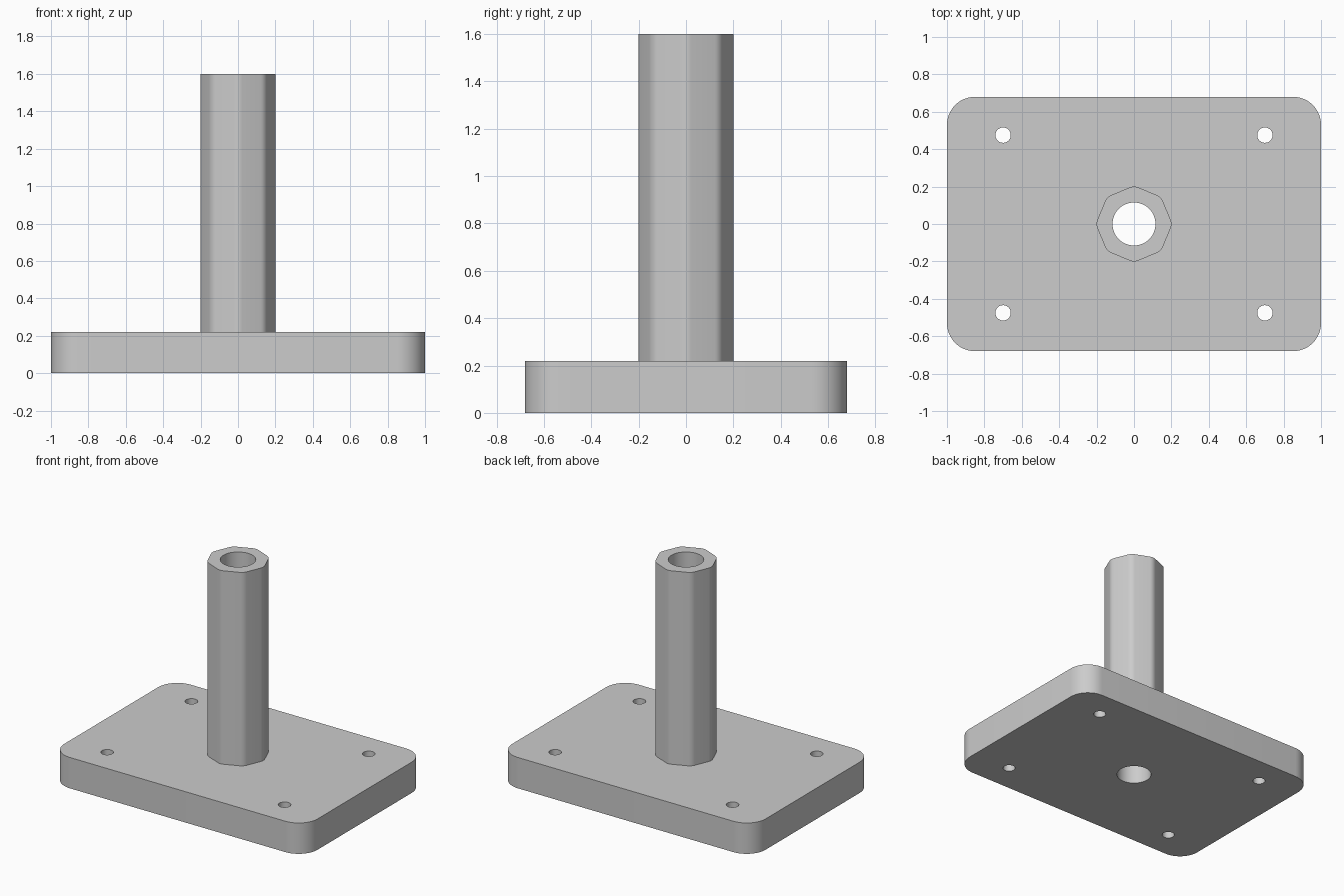
import bpy
import bmesh
from math import pi, sin, cos, tan
from mathutils import Matrix, Vector

PLATE_TOP = 0.22
POST_TOP = 1.6

if "Cube" in bpy.data.objects:
    bpy.data.objects.remove(bpy.data.objects["Cube"], do_unlink=True)

grey = bpy.data.materials.new("plain_grey")
grey.use_nodes = True
colour = (0.604, 0.604, 0.604, 1)
grey.diffuse_color = colour
grey.node_tree.nodes["Principled BSDF"].inputs["Base Color"].default_value = colour


def rounded_polygon(corners, radius, steps):
    """Outline of a convex counter-clockwise polygon with filleted corners."""
    points = []
    for i, corner in enumerate(corners):
        to_prev = (corners[i - 1] - corner).normalized()
        to_next = (corners[(i + 1) % len(corners)] - corner).normalized()
        half = to_prev.angle(to_next) / 2
        centre = corner + (to_prev + to_next).normalized() * radius / sin(half)
        spoke = corner + to_prev * radius / tan(half) - centre
        for s in range(steps + 1):
            turn = Matrix.Rotation((pi - 2 * half) * s / steps, 2)
            points.append(centre + turn @ spoke)
    return points


def ring(count, radius, x=0, y=0):
    return [Vector((x + radius * cos(2 * pi * i / count),
                    y + radius * sin(2 * pi * i / count))) for i in range(count)]


def prism(name, outline, bottom, top):
    bm = bmesh.new()
    base = bm.faces.new([bm.verts.new((p.x, p.y, bottom)) for p in outline])
    grown = bmesh.ops.extrude_face_region(bm, geom=[base], use_keep_orig=True)
    verts = [g for g in grown["geom"] if isinstance(g, bmesh.types.BMVert)]
    bmesh.ops.translate(bm, verts=verts, vec=(0, 0, top - bottom))
    bmesh.ops.recalc_face_normals(bm, faces=bm.faces)
    mesh = bpy.data.meshes.new(name)
    bm.to_mesh(mesh)
    bm.free()
    mesh.materials.append(grey)
    obj = bpy.data.objects.new(name, mesh)
    bpy.context.collection.objects.link(obj)
    return obj


def drill(obj, x, y, radius, count):
    """Cut a round vertical hole right through a part."""
    cutter = prism("hole_cutter", ring(count, radius, x, y), -1, 3)
    cutter.hide_render = True
    cut = obj.modifiers.new("hole", "BOOLEAN")
    cut.operation = "DIFFERENCE"
    cut.solver = "EXACT"
    cut.object = cutter
    bpy.context.view_layer.objects.active = obj
    bpy.ops.object.modifier_apply(modifier=cut.name)
    bpy.data.objects.remove(cutter, do_unlink=True)


# Base plate with rounded corners and four bolt holes
rectangle = [Vector(c) for c in ((1, 0.68), (-1, 0.68), (-1, -0.68), (1, -0.68))]
plate = prism("base_plate", rounded_polygon(rectangle, 0.15, 12), 0, PLATE_TOP)
for x in (-0.7, 0.7):
    for y in (-0.475, 0.475):
        drill(plate, x, y, 0.041, 32)

# Upright post: an octagon with softened edges
post = prism("post", rounded_polygon(ring(8, 0.205), 0.06, 6), PLATE_TOP, POST_TOP)

# Central bore through both parts
for part in (plate, post):
    drill(part, 0, 0, 0.115, 48)

# Smooth curved walls, crisp rims
for part in (plate, post):
    bpy.ops.object.select_all(action="DESELECT")
    part.select_set(True)
    bpy.context.view_layer.objects.active = part
    bpy.ops.object.shade_smooth_by_angle(angle=pi / 6)
